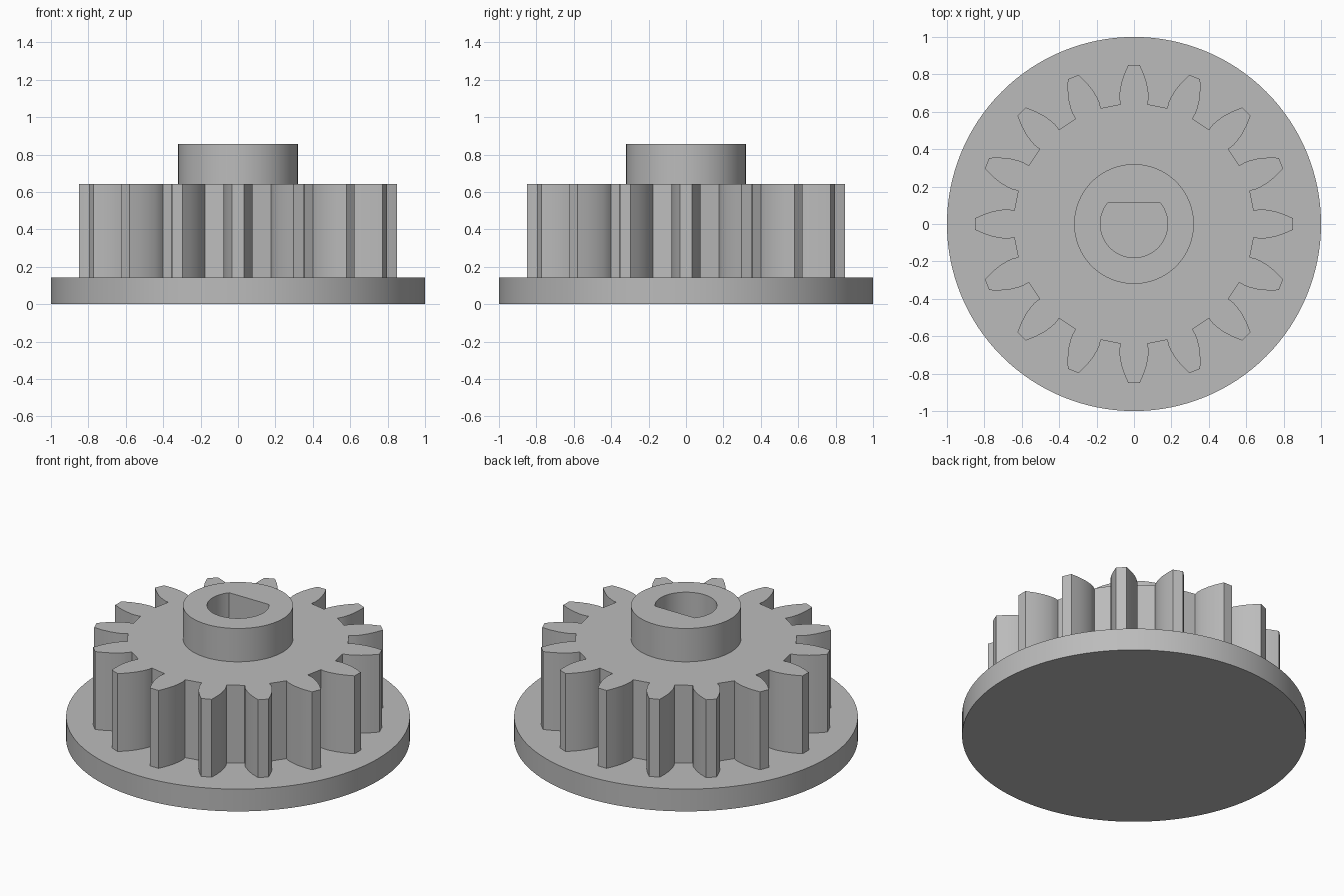
import bpy
import bmesh
from math import sin, cos, pi, tau, asin, radians
from mathutils import Matrix, Vector

cube = bpy.data.objects.get("Cube")
if cube:
    bpy.data.objects.remove(cube, do_unlink=True)

grey = bpy.data.materials.new("plain grey")
grey.use_nodes = True
COLOUR = (0.5, 0.5, 0.5, 1)
grey.diffuse_color = COLOUR
grey.node_tree.nodes["Principled BSDF"].inputs["Base Color"].default_value = COLOUR

BASE_TOP, GEAR_TOP, HUB_TOP = 0.143, 0.643, 0.857
TEETH = 16


def arc(radius, start, end, count):
    step = (end - start) / count
    return [Vector((radius * cos(start + i * step), radius * sin(start + i * step), 0))
            for i in range(count + 1)]


def circle(radius, count=128):
    return arc(radius, 0, tau, count)[:-1]


def gear_outline():
    # One flank from root to tip, mirrored for the other side of the tooth
    flank = [(0.073, 0.64), (0.078, 0.67), (0.077, 0.70),
             (0.069, 0.75), (0.053, 0.80), (0.031, 0.85)]
    tooth = [Vector((x, y, 0)) for x, y in flank]
    tooth += [Vector((-x, y, 0)) for x, y in reversed(flank)]
    return [Matrix.Rotation(i * tau / TEETH, 3, "Z") @ p
            for i in range(TEETH) for p in tooth]


def d_bore(radius=0.18, flat=0.112):
    a = asin(flat / radius)
    return arc(radius, pi - a, tau + a, 72)


def extrude_outline(name, loops, bottom, top):
    """Fill the outer loop, leaving inner loops open, and extrude upwards."""
    bm = bmesh.new()
    edges = []
    for loop in loops:
        verts = [bm.verts.new((p.x, p.y, bottom)) for p in loop]
        edges += [bm.edges.new((v, verts[i - 1])) for i, v in enumerate(verts)]
    bmesh.ops.triangle_fill(bm, edges=edges, use_beauty=True, normal=(0, 0, 1))
    result = bmesh.ops.extrude_face_region(bm, geom=bm.faces[:], use_keep_orig=True)
    raised = [g for g in result["geom"] if isinstance(g, bmesh.types.BMVert)]
    bmesh.ops.translate(bm, verts=raised, vec=(0, 0, top - bottom))
    bmesh.ops.recalc_face_normals(bm, faces=bm.faces[:])
    mesh = bpy.data.meshes.new(name)
    bm.to_mesh(mesh)
    bm.free()
    mesh.materials.append(grey)
    obj = bpy.data.objects.new(name, mesh)
    bpy.context.collection.objects.link(obj)
    bpy.ops.object.select_all(action="DESELECT")
    obj.select_set(True)
    bpy.context.view_layer.objects.active = obj
    bpy.ops.object.shade_smooth_by_angle(angle=radians(25))
    return obj


# Solid flange, toothed wheel and collar, with a D-shaped shaft bore
extrude_outline("base_flange", [circle(1.0)], 0, BASE_TOP)
extrude_outline("toothed_wheel", [gear_outline(), d_bore()], BASE_TOP, GEAR_TOP)
extrude_outline("hub_collar", [circle(0.32, 96), d_bore()], GEAR_TOP, HUB_TOP)
